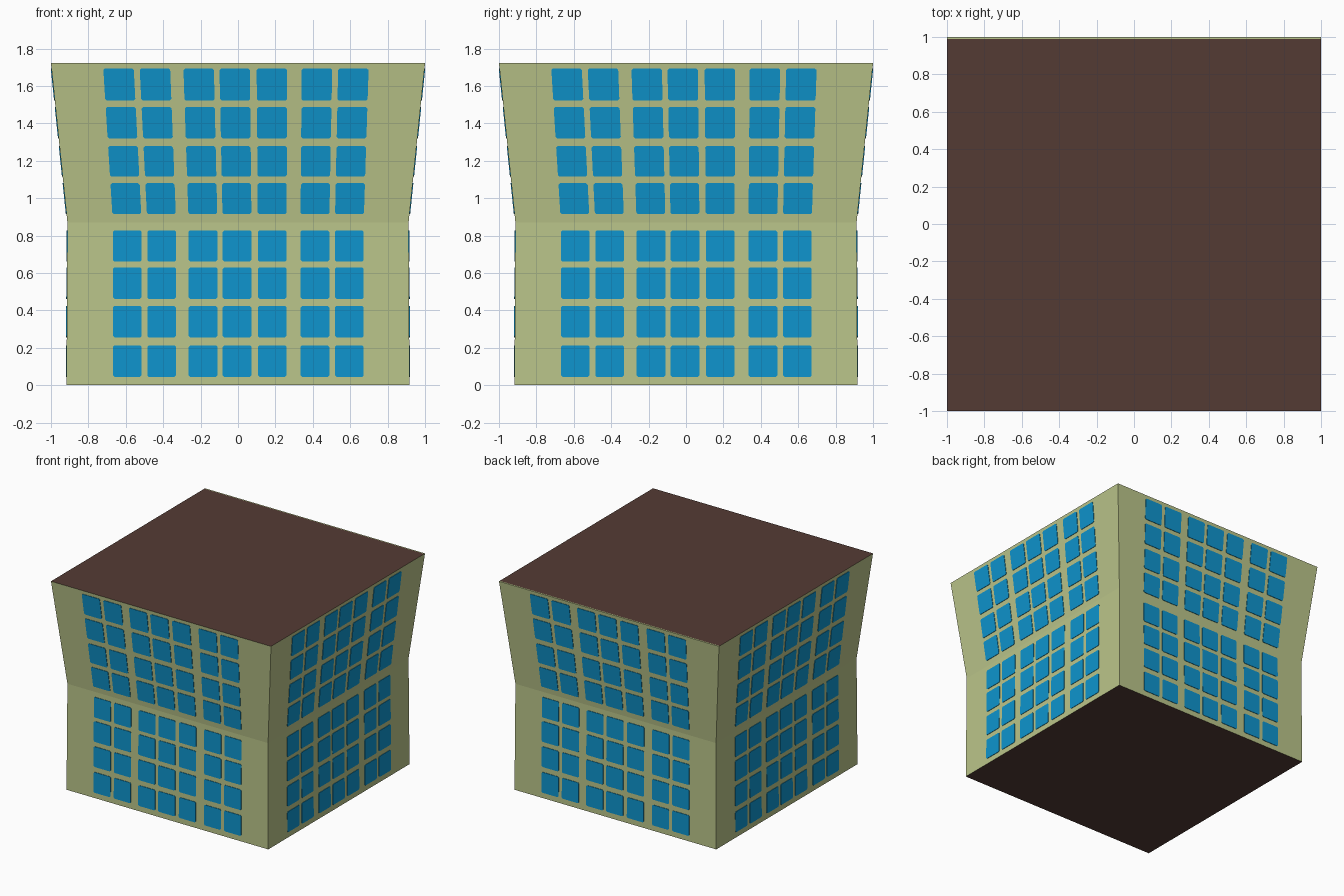
import bpy, bmesh, math
from mathutils import Vector, Matrix

if "Cube" in bpy.data.objects:
    bpy.data.objects.remove(bpy.data.objects["Cube"])


def material(name, rgb):
    lin = [((c / 255 + 0.055) / 1.055) ** 2.4 if c > 10 else c / 255 / 12.92 for c in rgb]
    m = bpy.data.materials.new(name)
    m.diffuse_color = (*lin, 1)
    m.use_nodes = True
    m.node_tree.nodes["Principled BSDF"].inputs["Base Color"].default_value = m.diffuse_color
    return m


GREEN = material("pale green wall", (187, 197, 138))
BROWN = material("dark brown roof", (84, 59, 52))
BLUE = material("blue glass", (14, 149, 206))


def add_object(name, bm, mats):
    bmesh.ops.recalc_face_normals(bm, faces=bm.faces)
    mesh = bpy.data.meshes.new(name)
    bm.to_mesh(mesh)
    bm.free()
    for m in mats:
        mesh.materials.append(m)
    ob = bpy.data.objects.new(name, mesh)
    bpy.context.collection.objects.link(ob)
    return ob


# Wall profile: height and half width, flaring out above the middle
PROFILE = [(0.0, 0.917), (0.87, 0.912), (1.722, 1.0)]
BEND, TOP = PROFILE[1][0], PROFILE[2][0]


def half_width(z):
    (z0, w0), (z1, w1) = (PROFILE[:2] if z < BEND else PROFILE[1:])
    return w0 + (w1 - w0) * (z - z0) / (z1 - z0)


# Building body: lofted square rings with brown roof and base
bm = bmesh.new()
rings = [[bm.verts.new((sx * w, sy * w, z)) for sx, sy in ((-1, -1), (1, -1), (1, 1), (-1, 1))]
         for z, w in PROFILE]
for a, b in zip(rings, rings[1:]):
    for i in range(4):
        j = (i + 1) % 4
        bm.faces.new((a[i], a[j], b[j], b[i]))
base = bm.faces.new(rings[0][::-1])
roof = bm.faces.new(rings[-1])
base.material_index = roof.material_index = 1
# narrow strip of wall showing along the back of the roof
bmesh.ops.bisect_plane(bm, geom=[roof, *roof.edges, *roof.verts],
                       plane_co=(0, 0.99, 0), plane_no=(0, 1, 0))
for f in bm.faces:
    if f.calc_center_median().y > 0.99 and f.calc_center_median().z > TOP - 0.001:
        f.material_index = 1 if f.calc_area() > 1 else 0
add_object("building_body", bm, [GREEN, BROWN])

# Windows: seven columns by eight rows, following the flare of the wall
COLUMNS = [-0.592, -0.408, -0.187, -0.005, 0.183, 0.411, 0.595]
ROWS = [(0.045, 0.213), (0.256, 0.423), (0.462, 0.63), (0.662, 0.828),
        (0.915, 1.08), (1.115, 1.278), (1.32, 1.487), (1.522, 1.693)]
HALF, CUT = 0.077, 0.008


def wall_point(x, z, out):
    t = max(0, (z - BEND) / (TOP - BEND))
    return Vector((x * (1 + 0.06 * t) - 0.013 * t, -half_width(z) - out, z))


def add_window(bm, cx, z0, z1):
    # rectangle with slightly clipped corners, as a thin plate
    x0, x1 = cx - HALF, cx + HALF
    outline = [(x0 + CUT, z0), (x1 - CUT, z0), (x1, z0 + CUT), (x1, z1 - CUT),
               (x1 - CUT, z1), (x0 + CUT, z1), (x0, z1 - CUT), (x0, z0 + CUT)]
    front = [bm.verts.new(wall_point(x, z, 0.004)) for x, z in outline]
    back = [bm.verts.new(wall_point(x, z, -0.002)) for x, z in outline]
    bm.faces.new(front)
    bm.faces.new(back[::-1])
    for i in range(8):
        j = (i + 1) % 8
        bm.faces.new((front[i], back[i], back[j], front[j]))


# The same window grid repeats on all four sides
for k, side in enumerate(("front", "right", "back", "left")):
    bm = bmesh.new()
    for cx in COLUMNS:
        for z0, z1 in ROWS:
            add_window(bm, cx, z0, z1)
    bm.transform(Matrix.Rotation(k * math.pi / 2, 4, "Z"))
    add_object(side + "_windows", bm, [BLUE])
